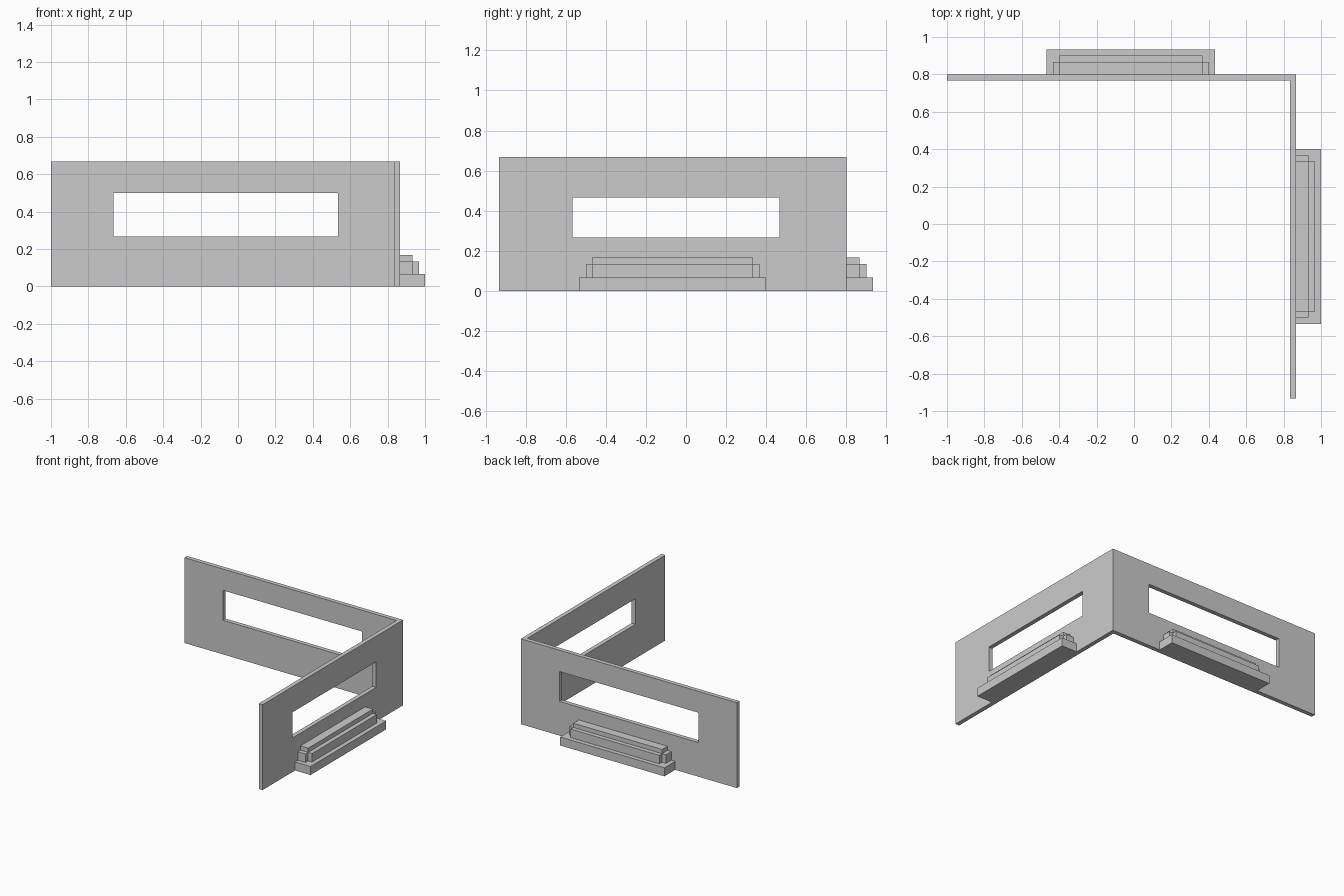
import bpy, bmesh
from itertools import product

if "Cube" in bpy.data.objects:
    bpy.data.objects.remove(bpy.data.objects["Cube"])

U = 1 / 30  # grid unit of the model


def block_mesh(name, along, out, up, filled, side):
    """Outer skin of the filled cells in a small grid of (along, out, up) cut positions."""
    bm = bmesh.new()
    verts = {}

    def vert(i):
        if i not in verts:
            a, o, u = along[i[0]] * U, out[i[1]] * U, up[i[2]] * U
            verts[i] = bm.verts.new((a, o, u) if side == "back" else (o, a, u))
        return verts[i]

    cells = {c for c in product(range(len(along) - 1), range(len(out) - 1), range(len(up) - 1))
             if filled(*c)}
    for c in cells:
        for axis, d in product(range(3), (0, 1)):
            n = list(c)
            n[axis] += 2 * d - 1
            if tuple(n) in cells:
                continue
            p, q = (axis + 1) % 3, (axis + 2) % 3
            face = []
            for s, t in ((0, 0), (1, 0), (1, 1), (0, 1)):
                i = list(c)
                i[axis] += d
                i[p] += s
                i[q] += t
                face.append(vert(tuple(i)))
            bm.faces.new(face)
    bmesh.ops.recalc_face_normals(bm, faces=bm.faces)
    me = bpy.data.meshes.new(name)
    bm.to_mesh(me)
    bm.free()
    ob = bpy.data.objects.new(name, me)
    bpy.context.collection.objects.link(ob)
    return ob


def wall_side(side, ends, window, sill, head, inner, ledge):
    # Thin wall with a rectangular window opening
    outer = inner + 1
    block_mesh(side + "_wall", [ends[0], *window, ends[1]], [inner, outer],
               [0, sill, head, 20], lambda a, o, u: (a, u) != (1, 1), side)
    # Flat step at the foot of the wall
    l, r = ledge
    block_mesh(side + "_step", [l, r], [outer, outer + 4], [0, 2], lambda *c: True, side)
    # Block on the step, with its outer edges notched
    block_mesh(side + "_notched_block", [l + 1, l + 2, r - 2, r - 1],
               [outer, outer + 2, outer + 3], [2, 4, 5],
               lambda a, o, u: (a != 1) + (o == 1) + (u == 1) < 2, side)


wall_side("back", (-30, 25), (-20, 16), 8, 15, 23, (-14, 13))
wall_side("right", (-28, 24), (-17, 14), 8, 14, 25, (-16, 12))
